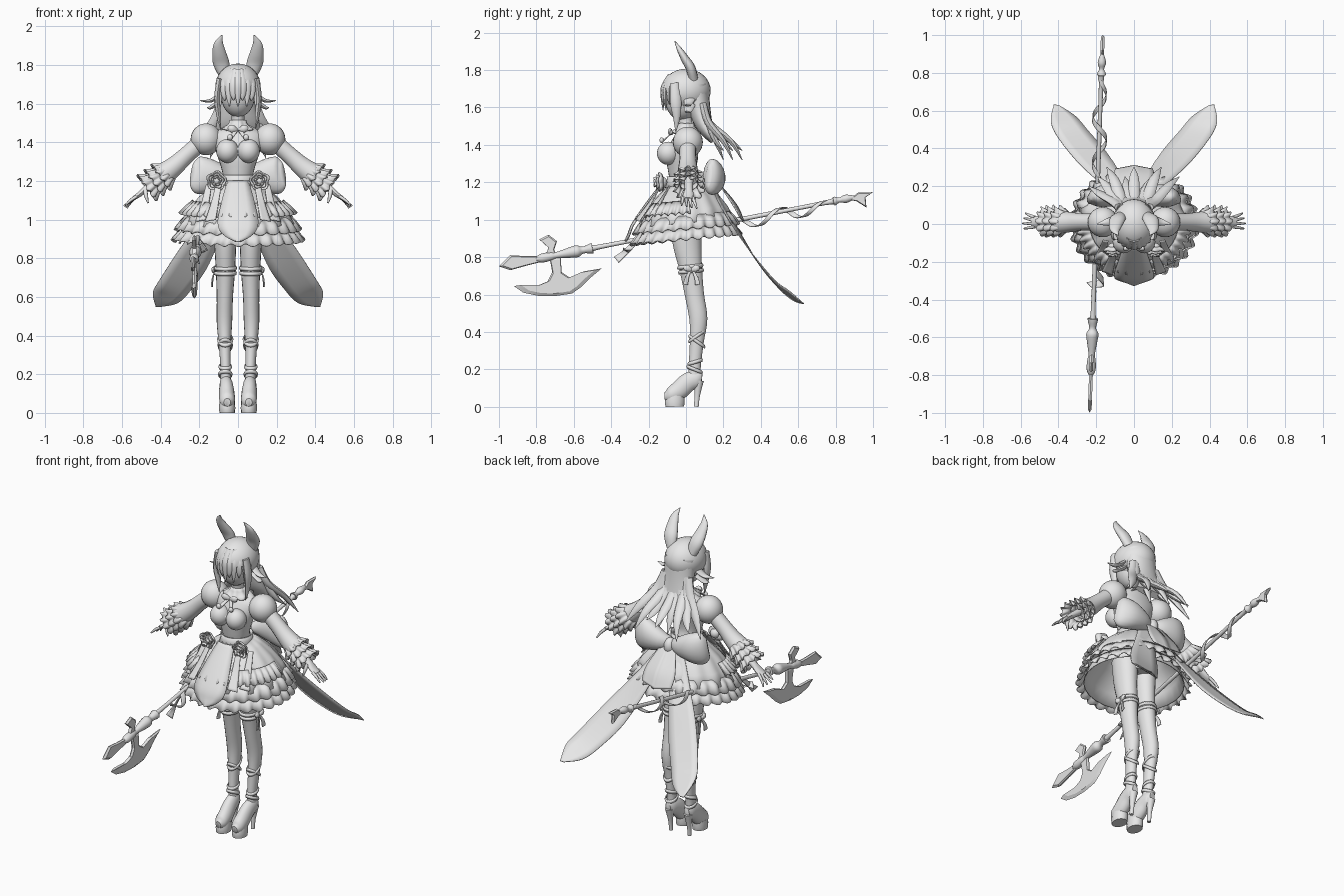
import bpy, bmesh, math
from mathutils import Vector

cube = bpy.data.objects.get("Cube")
if cube:
    bpy.data.objects.remove(cube)

grey = bpy.data.materials.new("plain_grey")
grey.use_nodes = True
tone = (.8, .8, .8, 1)
grey.diffuse_color = tone
grey.node_tree.nodes["Principled BSDF"].inputs["Base Color"].default_value = tone
X, Y, Z = Vector((1, 0, 0)), Vector((0, 1, 0)), Vector((0, 0, 1))


def finish(name, verts, faces, mirror=False, thick=0, sharp=50):
    """Make an object from world-space geometry, optionally mirrored in x."""
    mesh = bpy.data.meshes.new(name)
    mesh.from_pydata([tuple(v) for v in verts], [], faces)
    bm = bmesh.new()
    bm.from_mesh(mesh)
    bmesh.ops.recalc_face_normals(bm, faces=bm.faces)
    bm.to_mesh(mesh)
    bm.free()
    mesh.materials.append(grey)
    mesh.shade_smooth()
    mesh.set_sharp_from_angle(angle=math.radians(sharp))
    obj = bpy.data.objects.new(name, mesh)
    bpy.context.collection.objects.link(obj)
    if thick:
        solid = obj.modifiers.new("thickness", 'SOLIDIFY')
        solid.thickness, solid.offset = thick, 0
    if mirror:
        obj.modifiers.new("mirror", 'MIRROR')
    return obj


def spline(points, steps):
    """Smooth curve through points of any dimension."""
    out = []
    last = len(points) - 1
    for i in range(last):
        a, b, c, d = (points[min(max(i + k, 0), last)] for k in (-1, 0, 1, 2))
        for s in range(steps):
            t = s / steps
            out.append([q + t / 2 * (r - p + t * (2 * p - 5 * q + 4 * r - w + t * (3 * q - p - 3 * r + w)))
                        for p, q, r, w in zip(a, b, c, d)])
    return out + [list(points[-1])]


def grid(rows, cols, closed):
    span = cols if closed else cols - 1
    return [(r * cols + c, r * cols + (c + 1) % cols, (r + 1) * cols + (c + 1) % cols, (r + 1) * cols + c)
            for r in range(rows - 1) for c in range(span)]


def loft(name, points, side=X, n=14, steps=4, mirror=False):
    """Sweep ellipses along x, y, z with half-width and half-depth."""
    path = spline(points, steps)
    spots = [Vector(p[:3]) for p in path]
    verts = []
    for i, p in enumerate(path):
        tangent = (spots[min(i + 1, len(path) - 1)] - spots[max(i - 1, 0)]).normalized()
        u = (side - tangent * side.dot(tangent)).normalized()
        v = tangent.cross(u)
        for k in range(n):
            a = math.tau * k / n
            verts.append(spots[i] + u * math.cos(a) * max(p[3], .001) + v * math.sin(a) * max(p[4], .001))
    faces = grid(len(path), n, True)
    faces += [tuple(range(n)), tuple(range(len(verts) - n, len(verts)))]
    return finish(name, verts, faces, mirror)


def ribbon(name, left, right, mirror=False, thick=.006, bulge=0):
    """Cloth strip between two edge curves."""
    verts = []
    a, b = spline(left, 5), spline(right, 5)
    for p, q in zip(a, b):
        for k in range(5):
            t = k / 4
            verts.append(Vector(p).lerp(Vector(q), t) - Y * bulge * 4 * t * (1 - t))
    return finish(name, verts, grid(len(a), 5, False), mirror, thick)


def frill(name, centre, profile, waves=0, amp=0, axis=-Z, depth=1, tilt=0, arc=(0, 360), mirror=False):
    """Gathered ring of cloth; profile is radius and distance along the axis."""
    u = axis.orthogonal().normalized() if abs(axis.z) < .99 else X
    v = Y if abs(axis.z) > .99 else axis.cross(u)
    closed = arc[1] - arc[0] == 360
    n = max(28, waves * 8)
    cols = n if closed else n + 1
    verts = []
    for i, (radius, along) in enumerate(profile):
        grow = amp * i / (len(profile) - 1)
        for k in range(cols):
            a = math.radians(arc[0] + (arc[1] - arc[0]) * k / n)
            r = radius + grow * math.sin(math.tau * waves * k / n)
            drop = along + grow * .6 * math.cos(math.tau * waves * k / n)
            p = Vector(centre) + u * r * math.cos(a) + v * r * depth * math.sin(a) + axis * drop
            verts.append(p + Z * tilt * (p.y - centre[1]))
    return finish(name, verts, grid(len(profile), cols, closed), mirror, .006, 80)


def ball(name, centre, size, mirror=False, keep=None):
    bm = bmesh.new()
    bmesh.ops.create_uvsphere(bm, u_segments=24, v_segments=16, radius=1)
    for v in bm.verts:
        v.co = Vector(centre) + Vector(a * b for a, b in zip(v.co, size))
    if keep:
        bmesh.ops.delete(bm, geom=[f for f in bm.faces if not keep(f.calc_center_median())], context='FACES')
    bm.verts.index_update()
    verts = [v.co.copy() for v in bm.verts]
    faces = [[v.index for v in f.verts] for f in bm.faces]
    bm.free()
    return finish(name, verts, faces, mirror)


# Body
loft("torso", [(0, -.01, 1.56, .035, .037), (0, 0, 1.5, .038, .038), (0, .01, 1.465, .1, .05),
               (0, 0, 1.42, .135, .07), (0, -.02, 1.34, .11, .085), (0, -.02, 1.26, .085, .075),
               (0, -.01, 1.2, .08, .075), (0, 0, 1.1, .12, .1), (0, 0, .95, .13, .09)], n=24)
ball("bust", (.055, -.095, 1.355), (.058, .06, .062), True)
ball("head", (0, -.02, 1.645), (.088, .092, .115))
frill("collar", (0, 0, 1.475), [(.04, -.04), (.045, -.02), (.065, 0), (.085, .01)], 8, .006)
frill("waist_sash", (0, -.01, 1.23), [(.09, 0), (.088, .03), (.1, .06)])
loft("neck_bow", [(.003, -.075, 1.46, .008, .008), (.03, -.085, 1.47, .02, .012), (.05, -.08, 1.468, .012, .008)],
     Z, 8, mirror=True)
ribbon("neck_bow_tail", [(0, -.08, 1.46), (.035, -.13, 1.41)], [(.02, -.08, 1.46), (.055, -.13, 1.415)], True)
ball("brooch", (.042, -.13, 1.425), (.015, .012, .015), True)

# Hair
ball("hair_cap", (0, 0, 1.69), (.117, .132, .117), keep=lambda c: c.z > 1.69 or c.y > -.035)
loft("hair_back", [(0, .05, 1.72, .1, .07), (0, .07, 1.6, .095, .06), (0, .1, 1.5, .11, .045),
                   (0, .15, 1.42, .12, .02)], n=20)
for i in range(11):
    s = (i - 5) / 5
    out, low = .2 + .1 * (i % 3) / 2, 1.32 + .05 * (i % 2)
    loft("hair_strand", [(s * .08, .09, 1.62, .025, .02), (s * .11, .12, 1.52, .032, .02),
                         (s * .18, out * .8, 1.42, .026, .014), (s * .24, out, low, .002, .002)], n=8)
for i in range(9):
    s = (i - 4) / 4
    y = -.122 + .06 * s * s
    loft("fringe_lock", [(s * .05, y + .035, 1.775, .018, .01), (s * .085, y, 1.71, .022, .012),
                         (s * .095, y - .003, 1.65, .017, .01),
                         (s * .09, y, 1.585 + .03 * (i % 2), .002, .002)], n=8)
loft("side_lock", [(.095, -.06, 1.73, .015, .025), (.108, -.055, 1.63, .015, .03),
                   (.1, -.05, 1.54, .012, .018), (.09, -.055, 1.47, .002, .002)], n=8, mirror=True)
for drop in (0, .035):
    loft("hair_tuft", [(.09, .02, 1.65 - drop, .03, .012), (.14, .01, 1.615 - drop, .02, .01),
                       (.195 - drop, 0, 1.615 - drop, .002, .002)], Y, 8, mirror=True)
loft("animal_ear", [(.07, .04, 1.75, .03, .025), (.087, .025, 1.81, .042, .026), (.097, -.005, 1.86, .036, .022),
                    (.1, -.035, 1.91, .024, .014), (.082, -.06, 1.955, .002, .002)], n=12, mirror=True)

# Arms
ball("puff_sleeve", (.165, .01, 1.415), (.08, .08, .082), True)
loft("sleeve", [(.19, .01, 1.4, .045, .045), (.27, .01, 1.33, .045, .045), (.33, .01, 1.275, .052, .052),
                (.39, .01, 1.23, .062, .062)], Y, mirror=True)
down_arm = Vector((.8, 0, -.6))
for d in (0, .045, .09):
    base = Vector((.355, .015, 1.25)) + down_arm * d
    frill("cuff_frill", base, [(.05, 0), (.06, .025), (.076, .055)], 11, .01, down_arm, mirror=True)
loft("hand", [(.4, .015, 1.22, .025, .022), (.47, .015, 1.165, .022, .018), (.51, .012, 1.13, .03, .014),
              (.54, .01, 1.11, .026, .011)], Y, 10, mirror=True)
for i in range(4):
    y = -.015 + .017 * i
    loft("finger", [(.525, y, 1.12, .009, .009), (.555, y * 1.3, 1.1 - .003 * i, .008, .008),
                    (.59 - .008 * abs(i - 1), y * 1.6, 1.075 - .005 * i, .004, .004)], Y, 8, mirror=True)
loft("thumb", [(.48, -.005, 1.155, .011, .011), (.475, -.02, 1.12, .01, .01), (.465, -.025, 1.085, .004, .004)],
     Y, 8, mirror=True)

# Skirt
frill("overskirt", (0, 0, 1.2), [(.085, 0), (.14, .035), (.2, .085), (.255, .15), (.295, .22)], 14, .006,
      depth=.86, tilt=.08)
frill("underskirt", (0, 0, 1.15), [(.1, 0), (.2, .09), (.27, .18), (.3, .25)], depth=.86, tilt=.1)
frill("middle_flounce", (0, 0, 1.02), [(.27, 0), (.295, .03), (.32, .07)], 26, .011, depth=.87, tilt=.1)
frill("hem_flounce", (0, 0, .96), [(.285, 0), (.31, .03), (.335, .065)], 28, .012, depth=.87, tilt=.1)
frill("upper_flounce", (0, 0, 1.1), [(.235, 0), (.265, .03), (.295, .065)], 10, .011, depth=.88, tilt=.08,
      arc=(275, 365), mirror=True)
edge = [(.055, -.115, 1.2), (.085, -.2, 1.09), (.105, -.275, .98), (.075, -.3, .92), (.01, -.315, .885)]
ribbon("apron", edge, [(-x, y, z) for x, y, z in edge], bulge=.012)
for i in range(2):
    s = .05 * i
    ribbon("skirt_streamer", [(.085 + s, -.14 + s, 1.18), (.1 + s, -.2 + s, 1.09), (.115 + s, -.27 + s, 1.0)],
           [(.115 + s, -.135 + s, 1.18), (.14 + s, -.19 + s, 1.08), (.17 + s, -.25 + s, .99)], True)
ball("rose_heart", (.112, -.13, 1.2), (.03, .03, .03), True)
for d in (0, .013, .026):
    frill("rose_petals", (.112, -.12 - d, 1.2), [(.02, 0), (.042 - d, .01), (.048 - d, .025)], 5, .005, -Y,
          mirror=True)
for i in range(5):
    x = .028 * (i - 2)
    loft("sash_pendant", [(x, -.112, 1.2, .004, .004), (x, -.122, 1.185 - .01 * (i % 2), .009, .009),
                          (x, -.126, 1.16 - .01 * (i % 2), .002, .002)], n=8)

# Large back bow
loft("bow_loop", [(.01, .13, 1.21, .03, .03), (.07, .15, 1.215, .06, .05), (.15, .15, 1.225, .09, .06),
                  (.21, .135, 1.23, .095, .045), (.237, .12, 1.235, .06, .015)], Z, 18, mirror=True)
ball("bow_knot", (0, .155, 1.2), (.035, .04, .05))
ribbon("bow_tail", [(.07, .13, 1.19), (.17, .21, 1.03), (.3, .33, .85), (.41, .47, .68), (.44, .55, .62), (.425, .63, .55)],
       [(0, .14, 1.19), (.06, .25, 1.0), (.15, .385, .77), (.24, .49, .64), (.31, .57, .57), (.4, .63, .55)], True, .005)
ribbon("bow_short_tail", [(.0, .17, 1.2), (.0, .27, 1.08), (0, .31, .99)],
       [(.05, .17, 1.2), (.1, .25, 1.08), (.1, .29, 1.01)], True)

# Legs and shoes
loft("leg", [(.066, 0, 1.02, .07, .085), (.066, .005, .88, .058, .078), (.065, .025, .74, .05, .062),
             (.068, .045, .6, .042, .052), (.07, .066, .47, .04, .049), (.068, .058, .35, .031, .038),
             (.064, .047, .22, .026, .033), (.063, .045, .15, .028, .033)], n=18, mirror=True)
loft("shoe", [(.056, -.115, .055, .018, .02), (.056, -.085, .06, .038, .042), (.057, -.04, .085, .041, .052),
              (.06, .01, .13, .037, .052), (.063, .06, .15, .031, .048), (.064, .085, .15, .018, .03)], mirror=True)
loft("platform_sole", [(.056, -.06, 0, .04, .05), (.056, -.06, .025, .042, .054), (.056, -.055, .06, .04, .05)],
     steps=2, mirror=True)
loft("shoe_heel", [(.064, .055, 0, .011, .013), (.064, .06, .06, .013, .015), (.064, .07, .14, .027, .026)],
     mirror=True)
for z, y, r, slope in ((.75, .023, .058, .1), (.725, .027, .057, .1), (.38, .06, .039, .7), (.35, .058, .037, -.7),
                       (.24, .049, .033, .3), (.2, .046, .035, -.4)):
    frill("leg_band", (.066, y, z), [(r - .004, -.008), (r, 0), (r - .003, .01)], depth=1.17, tilt=slope, mirror=True)
for s in (-1, 1):
    loft("garter_bow", [(.122, .03, .73, .008, .006), (.128, .03 + s * .025, .74, .018, .01),
                        (.126, .03 + s * .04, .735, .01, .005)], Z, 8, mirror=True)
    ribbon("garter_tail", [(.122, .03, .73), (.13, .03 + s * .015, .69), (.132, .03 + s * .02, .65)],
           [(.122, .03 + s * .012, .73), (.134, .03 + s * .035, .69), (.136, .03 + s * .045, .655)], True)


# Polearm
def on_shaft(y):
    return Vector((-.2 + .035 * y, y, .945 + .195 * y))


def plate(name, outline, half=.01):
    """Blade with a thick middle and thin rim, lying in the side plane."""
    n = len(outline)
    rim = [Vector((on_shaft(y).x, y, z)) for y, z in outline]
    mid = sum(rim, Vector()) / n
    inner = [p.lerp(mid, .16) for p in rim]
    verts = rim + [p + X * half for p in inner] + [p - X * half for p in inner]
    faces = [tuple(range(n, 2 * n)), tuple(range(2 * n, 3 * n))]
    for k in range(n):
        j = (k + 1) % n
        faces += [(k, j, n + j, n + k), (k, j, 2 * n + j, 2 * n + k)]
    return finish(name, verts, faces, sharp=20)


turned = [(-.8, .012), (-.77, .024), (-.72, .022), (-.69, .017), (-.62, .028), (-.58, .032), (-.55, .018), (-.5, .028),
          (-.47, .013), (-.1, .012), (.3, .012), (.74, .012), (.79, .024), (.82, .013), (.855, .022), (.9, .009)]
loft("polearm_shaft", [(*on_shaft(y), r, r) for y, r in turned], n=12)
plate("spear_point", [(-1, .75), (-.94, .81), (-.85, .805), (-.77, .805), (-.77, .775), (-.85, .755), (-.94, .73)])
plate("axe_blade", [(-.92, .645), (-.87, .61), (-.79, .593), (-.7, .592), (-.61, .605), (-.56, .64), (-.51, .69),
                    (-.45, .74), (-.54, .725), (-.62, .69), (-.665, .72), (-.67, .81), (-.73, .8), (-.715, .72),
                    (-.74, .67), (-.8, .645)])
plate("axe_spike", [(-.785, .895), (-.735, .92), (-.69, .885), (-.705, .84), (-.69, .79), (-.76, .79), (-.735, .85)])
plate("rear_point", [(.87, 1.105), (.92, 1.145), (1, 1.147), (.96, 1.12), (.965, 1.065), (.91, 1.1)])
coil, coil_edge = [], []
for i in range(19):
    a, y = i * .85, .18 + i * .033
    swing = Vector((math.cos(a), 0, math.sin(a) - .5)) * (.018 + .022 * math.sin(math.pi * i / 18))
    coil.append(on_shaft(y) + swing)
    coil_edge.append(on_shaft(y + .035) + swing)
ribbon("polearm_ribbon", coil, coil_edge, thick=.004)
for s in (0, .05):
    ribbon("polearm_ribbon_end", [(-.2, -.24, .9), (-.215 + s, -.29, .84), (-.2 - s, -.36 + s, .77 + s)],
           [(-.2, -.28, .89), (-.21 + s, -.33, .84), (-.225, -.385 + s, .8 + s)])
